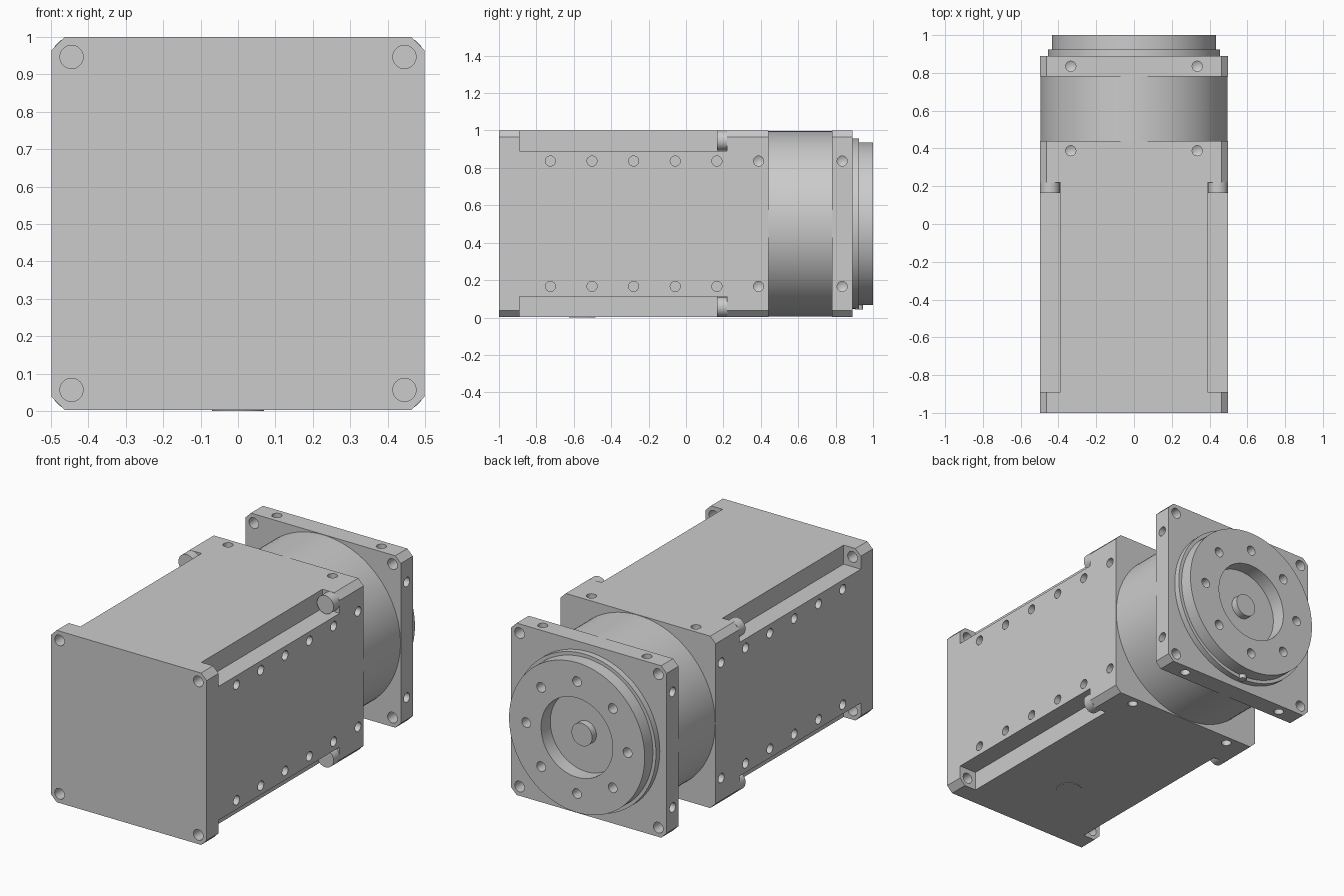
import bpy, bmesh, math
from mathutils import Matrix, Vector

cube = bpy.data.objects.get("Cube")
if cube:
    bpy.data.objects.remove(cube, do_unlink=True)

ZC = 0.5015          # height of the main axis
HALF = 0.4985        # half width of the square section
CORNER = 0.445       # corner screw offset
SIDE = 0.335         # side hole offset
X, Y, Z = Vector((1, 0, 0)), Vector((0, 1, 0)), Vector((0, 0, 1))
SIGNS = (-1, 1)
CORNERS = [(a, b) for a in SIGNS for b in SIGNS]

metal = bpy.data.materials.new("machined grey")
metal.use_nodes = True
GREY = (0.6, 0.6, 0.6, 1)
metal.diffuse_color = GREY
metal.node_tree.nodes["Principled BSDF"].inputs["Base Color"].default_value = GREY


def lathe(bm, profile, origin, axis, steps=32):
    """Turn (radius, height) points about an axis through origin."""
    turn = Z.rotation_difference(axis).to_matrix().to_4x4()
    place = Matrix.Translation(origin) @ turn
    verts = [bm.verts.new(place @ Vector((r, 0, h))) for r, h in profile]
    edges = [bm.edges.new(pair) for pair in zip(verts, verts[1:])]
    out = bmesh.ops.spin(bm, geom=verts + edges, cent=origin, axis=axis,
                         angle=math.tau, steps=steps, use_duplicate=False)
    bmesh.ops.remove_doubles(bm, verts=bm.verts, dist=1e-5)


def rod(bm, origin, axis, radius, start, end, steps=32, tip=0):
    lathe(bm, [(0, start - tip), (radius, start), (radius, end), (0, end)],
          origin, axis, steps)


def box(bm, centre, size):
    m = Matrix.Translation(centre) @ Matrix.Diagonal((*size, 1))
    return bmesh.ops.create_cube(bm, size=1, matrix=m)["verts"]


def finish(name, bm):
    bmesh.ops.recalc_face_normals(bm, faces=bm.faces)
    mesh = bpy.data.meshes.new(name)
    bm.to_mesh(mesh)
    bm.free()
    obj = bpy.data.objects.new(name, mesh)
    bpy.context.collection.objects.link(obj)
    mesh.materials.append(metal)
    return obj


def activate(obj):
    bpy.ops.object.select_all(action="DESELECT")
    obj.select_set(True)
    bpy.context.view_layer.objects.active = obj


def cut(obj, bm):
    cutter = finish("cutter", bm)
    cutter.hide_render = True
    mod = obj.modifiers.new("cut", "BOOLEAN")
    mod.operation, mod.solver, mod.object = "DIFFERENCE", "EXACT", cutter
    activate(obj)
    bpy.ops.object.modifier_apply(modifier=mod.name)
    bpy.data.objects.remove(cutter, do_unlink=True)


def smooth(obj):
    activate(obj)
    bpy.ops.object.shade_smooth_by_angle(angle=math.radians(30))


def block(name, y0, y1):
    """Square block with its four long edges chamfered."""
    bm = bmesh.new()
    box(bm, (0, (y0 + y1) / 2, ZC), (2 * HALF, y1 - y0, 2 * HALF))
    long_edges = [e for e in bm.edges
                  if abs(e.verts[0].co.y - e.verts[1].co.y) > 0.01]
    bmesh.ops.bevel(bm, geom=long_edges, offset=0.035, segments=1,
                    affect="EDGES")
    return finish(name, bm)


def side_holes(bm, y, axes, tip):
    """Blind holes, two on each face that the axes point out of."""
    for axis in axes:
        across = Z if axis == X else X
        for out, side in CORNERS:
            origin = Vector((0, y, ZC)) + across * side * SIDE
            rod(bm, origin, axis * out, 0.027, HALF - 0.07, HALF + 0.1, 24, tip)


def corner_holes(bm, y0, y1):
    for sx, sz in CORNERS:
        rod(bm, Vector((sx * CORNER, 0, ZC + sz * CORNER)), Y, 0.031, y0, y1)


# Main housing, with screw channels along its corners
body = block("motor_housing", -1.0, 0.44)
bm = bmesh.new()
for sx, sz in CORNERS:
    box(bm, (sx * 0.488, -0.335, ZC + sz * 0.488), (0.2, 1.11, 0.2))
cut(body, bm)
bm = bmesh.new()
corner_holes(bm, -1.1, -0.7)
for i in range(5):
    side_holes(bm, -0.725 + i * 0.2225, [X], 0)
side_holes(bm, 0.388, [X, Z], 0.015)
cut(body, bm)
smooth(body)

# Screw heads at the rear end of each channel
for sx, sz in CORNERS:
    bm = bmesh.new()
    rod(bm, Vector((sx * CORNER, 0, ZC + sz * CORNER)), Y, 0.053, 0.165, 0.225)
    name = ("upper" if sz > 0 else "lower") + ("_left" if sx > 0 else "_right")
    smooth(finish(name + "_screw_head", bm))

# Round gear case between housing and flange
bm = bmesh.new()
rod(bm, Vector((0, 0, ZC)), Y, 0.496, 0.435, 0.785, 96)
smooth(finish("gear_case", bm))

# Square mounting flange
flange = block("mounting_flange", 0.78, 0.89)
bm = bmesh.new()
corner_holes(bm, 0.7, 1.0)
side_holes(bm, 0.835, [X, Z], 0.015)
cut(flange, bm)
smooth(flange)

# Stepped output hub with a round recess and a ring of bolt holes
bm = bmesh.new()
lathe(bm, [(0, 0.885), (0.455, 0.885), (0.455, 0.925), (0.435, 0.925),
           (0.435, 1.0), (0.23, 1.0), (0.23, 0.915), (0, 0.915)],
      Vector((0, 0, ZC)), Y, 96)
hub = finish("output_hub", bm)
bm = bmesh.new()
for i in range(8):
    a = i * math.tau / 8
    rod(bm, Vector((0.325 * math.sin(a), 0, ZC + 0.325 * math.cos(a))), Y,
        0.028, 0.935, 1.1, 24)
cut(hub, bm)
smooth(hub)

# Shaft end inside the recess
bm = bmesh.new()
rod(bm, Vector((0, 0, ZC)), Y, 0.066, 0.91, 0.955)
smooth(finish("shaft_end", bm))

# Small locating pin under the hub
bm = bmesh.new()
rod(bm, Vector((0, 0.925, ZC)), -Z, 0.022, 0.40, 0.459, 16)
smooth(finish("locating_pin", bm))

# Thin round cap under the housing
bm = bmesh.new()
rod(bm, Vector((0, -0.555, 0)), Z, 0.07, 0, 0.006)
smooth(finish("bottom_cap", bm))
